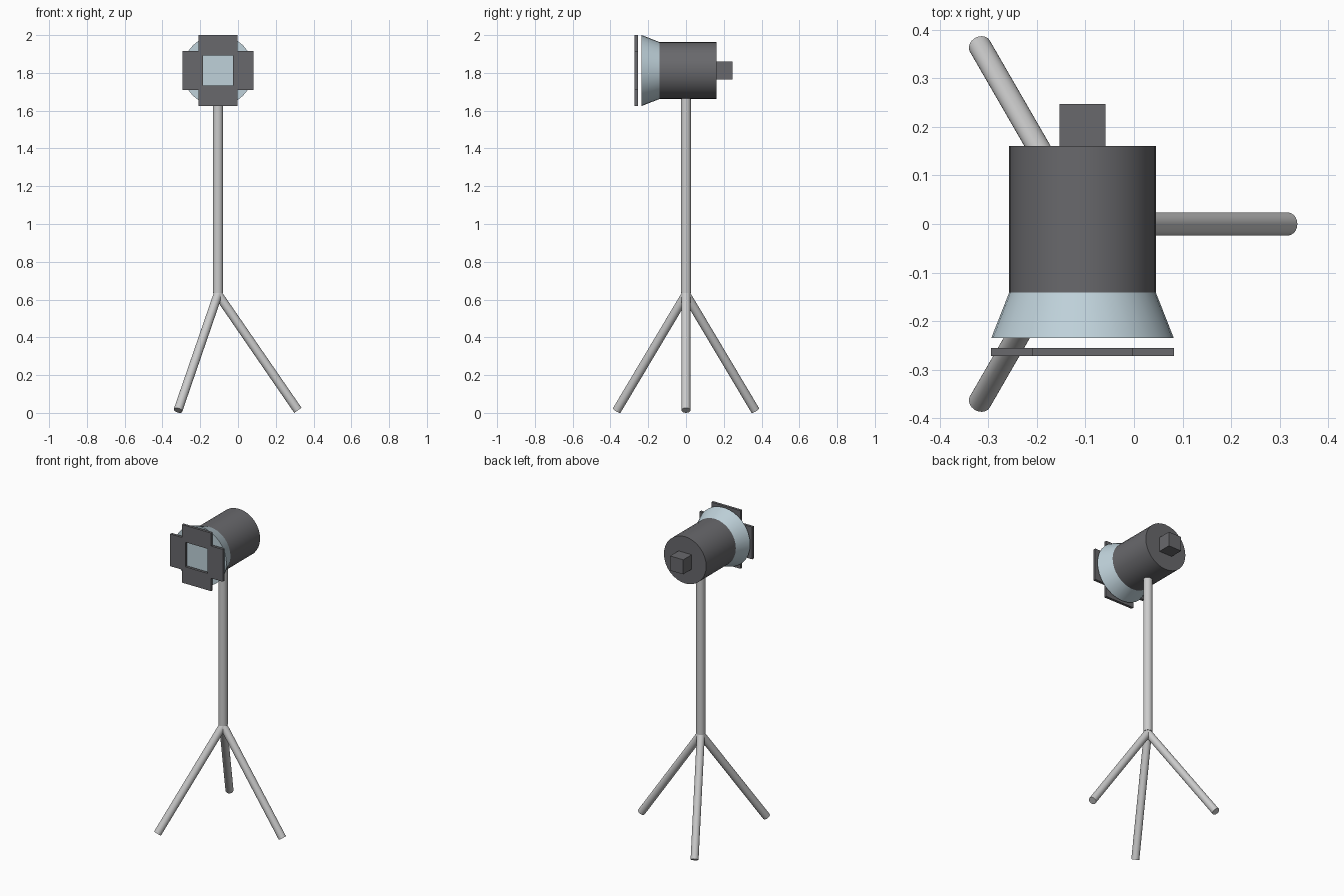
import bpy, math
from mathutils import Vector

if "Cube" in bpy.data.objects:
    bpy.data.objects.remove(bpy.data.objects["Cube"])

CX, CZ = -0.106, 1.8125   # pole axis x, lamp axis height


def material(name, rgb):
    m = bpy.data.materials.new(name)
    m.diffuse_color = (*rgb, 1)
    m.use_nodes = True
    m.node_tree.nodes["Principled BSDF"].inputs["Base Color"].default_value = m.diffuse_color
    return m


dark = material("dark_metal", (0.14, 0.14, 0.15))
glass = material("pale_glass", (0.52, 0.64, 0.70))


def rod(name, a, b, r1, r2=None, mat=None, sides=32):
    """Smooth cylinder or frustum running from point a to point b."""
    a, b = Vector(a), Vector(b)
    bpy.ops.mesh.primitive_cone_add(
        vertices=sides, radius1=r1, radius2=r1 if r2 is None else r2,
        depth=(b - a).length, location=(a + b) / 2,
        rotation=(b - a).to_track_quat('Z', 'Y').to_euler())
    ob = bpy.context.object
    ob.name = name
    bpy.ops.object.shade_smooth_by_angle(angle=math.radians(35))
    if mat:
        ob.data.materials.append(mat)
    return ob


def box(name, loc, size, mat):
    bpy.ops.mesh.primitive_cube_add(size=1, location=loc)
    ob = bpy.context.object
    ob.name = name
    ob.scale = size
    bpy.ops.object.transform_apply(location=False, rotation=False, scale=True)
    ob.data.materials.append(mat)
    return ob


# Tripod stand
rod("pole", (CX, 0, 0.634), (CX, 0, 1.67), 0.027)
for i in range(3):
    t = i * math.tau / 3
    foot = (CX + 0.423 * math.cos(t), 0.423 * math.sin(t), 0.0135)
    rod(f"leg_{i + 1}", (CX, 0, 0.628), foot, 0.0235)

# Lamp head
rod("lamp_housing", (CX, 0.161, CZ), (CX, -0.141, CZ), 0.151, mat=dark)
rod("lens_hood", (CX, -0.141, CZ), (CX, -0.235, CZ), 0.151, 0.188, mat=glass)
box("rear_knob", (CX, 0.2, CZ), (0.094, 0.094, 0.094), dark)

# Four barn door flaps in front of the lens
for s, side, level in ((-1, "left", "bottom"), (1, "right", "top")):
    box(f"{side}_flap", (CX + s * 0.1335, -0.2635, CZ), (0.109, 0.017, 0.208), dark)
    box(f"{level}_flap", (CX, -0.2635, CZ + s * 0.1335), (0.208, 0.017, 0.108), dark)
